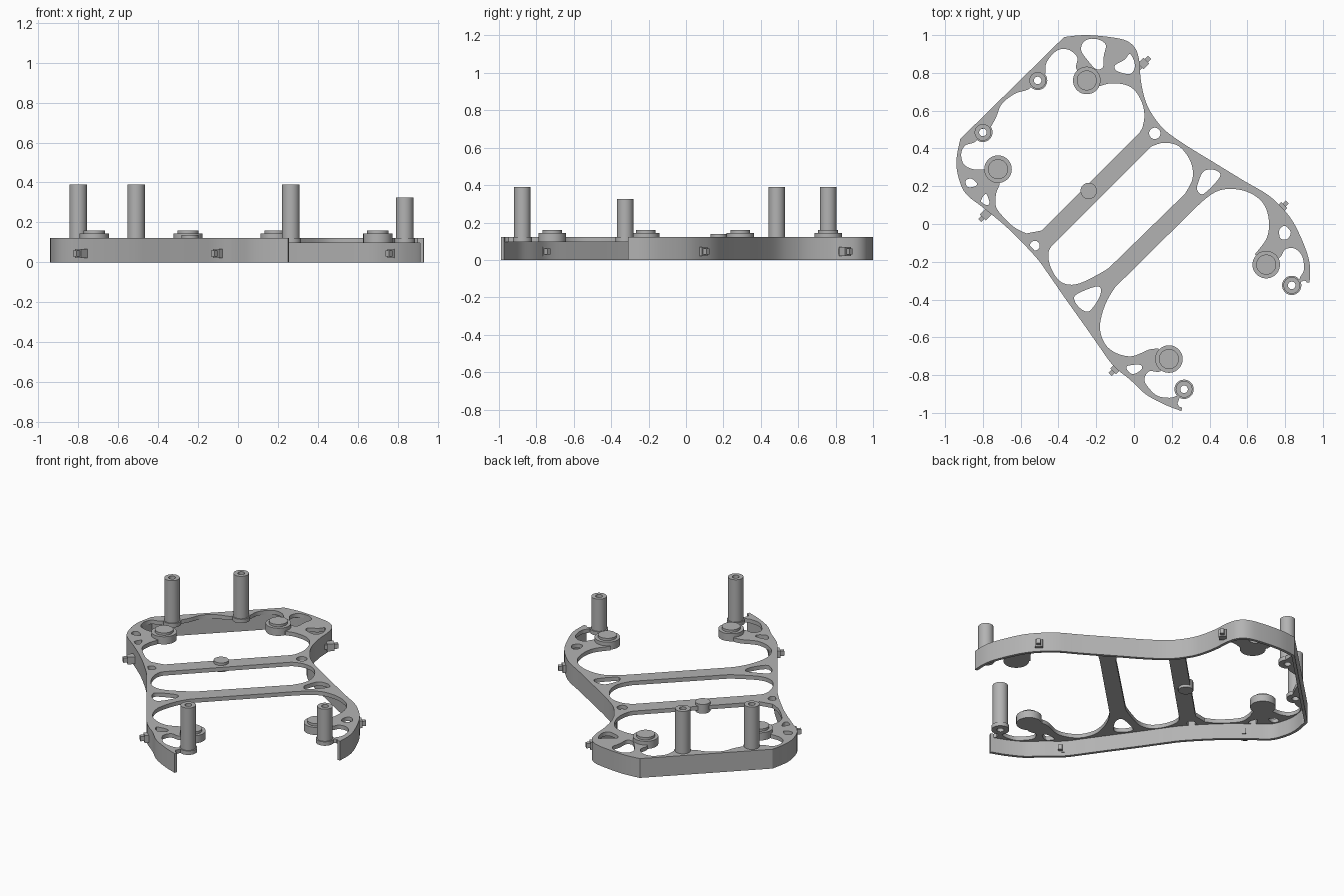
import bpy
import bmesh
import math
from mathutils import Vector

cube = bpy.data.objects.get("Cube")
if cube:
    bpy.data.objects.remove(cube, do_unlink=True)

# One plain grey for everything
grey = bpy.data.materials.new("plain grey")
grey.use_nodes = True
grey.diffuse_color = (0.45, 0.45, 0.45, 1)
grey.node_tree.nodes["Principled BSDF"].inputs["Base Color"].default_value = grey.diffuse_color

PLATE_BOTTOM, PLATE_TOP = 0.097, 0.122
parts = []


def smooth(points, closed=False, steps=5):
    """Smooth curve through plan points given in hundredths of a unit."""
    pts = [Vector(p) / 100 for p in points]
    n = len(pts)

    def at(i):
        return pts[i % n] if closed else pts[max(0, min(n - 1, i))]

    result = []
    for i in range(n if closed else n - 1):
        a, b, c, d = (at(i + k) for k in (-1, 0, 1, 2))
        for s in range(steps):
            t = s / steps
            result.append(b + (c - a) * t / 2
                          + (a - b * 2.5 + c * 2 - d / 2) * t * t
                          + ((b - c) * 3 + d - a) * t ** 3 / 2)
    if not closed:
        result.append(pts[-1])
    return result


def join_runs(*runs):
    """Smooth runs joined to each other by straight lines."""
    return [p for run in runs for p in smooth(run)]


def circle(centre, radius, sides=36):
    middle = Vector(centre) / 100
    return [middle + radius * Vector((math.cos(a), math.sin(a)))
            for a in (math.tau * i / sides for i in range(sides))]


def prism(name, loops, bottom, top):
    """Extrude an outline, with any further loops as holes."""
    curve = bpy.data.curves.new(name, "CURVE")
    curve.dimensions = "2D"
    curve.fill_mode = "BOTH"
    curve.extrude = (top - bottom) / 2
    for loop in loops:
        spline = curve.splines.new("POLY")
        spline.points.add(len(loop) - 1)
        for point, p in zip(spline.points, loop):
            point.co = (p.x, p.y, 0, 1)
        spline.use_cyclic_u = True
    helper = bpy.data.objects.new(name + " curve", curve)
    bpy.context.collection.objects.link(helper)
    graph = bpy.context.evaluated_depsgraph_get()
    mesh = bpy.data.meshes.new_from_object(helper.evaluated_get(graph))
    bpy.data.objects.remove(helper, do_unlink=True)
    bm = bmesh.new()
    bm.from_mesh(mesh)
    bmesh.ops.remove_doubles(bm, verts=bm.verts, dist=0.0001)
    bmesh.ops.recalc_face_normals(bm, faces=bm.faces)
    bmesh.ops.translate(bm, verts=bm.verts, vec=(0, 0, (top + bottom) / 2))
    bm.to_mesh(mesh)
    bm.free()
    mesh.materials.clear()
    mesh.materials.append(grey)
    obj = bpy.data.objects.new(name, mesh)
    bpy.context.collection.objects.link(obj)
    parts.append(obj)
    return obj


# Outer edge, from the right arm tip round the back to the left arm tip
right_edge = [(25, -99), (16, -95.5), (6, -90), (-2, -82.5), (-11, -75),
              (-19, -64), (-26, -54), (-36, -40), (-45, -27), (-52, -17.5),
              (-66, -3), (-79, 8), (-89, 16), (-93, 25), (-94, 34), (-92, 45)]
left_edge = [(-37, 99), (-26, 100), (-13, 99), (-4, 97), (1, 92.5), (3, 85),
             (3.5, 77), (5.5, 67), (9, 59), (16, 50), (27, 42), (40, 34),
             (58, 23), (70, 16), (77, 10), (84, 1.5), (90, -11), (93, -21),
             (93, -31)]
outer = join_runs(right_edge, left_edge)

# Front mouth between the two arms
mouth = join_runs(
    [(90, -30), (87, -31)],
    [(88, -28), (90, -24), (89, -17), (85, -13), (80, -13.5), (77, -18), (70, -22)],
    [(64, -16), (70, -8), (71.5, 0), (70, 8), (66, 13.5), (60, 17), (53, 18.5),
     (46, 18), (40, 15), (33.5, 9.5)],
    [(-10, -33.5), (-14, -40), (-17, -48), (-18, -56), (-15, -64), (-9, -68.5),
     (-1, -70), (8, -66.5), (13, -66)],
    [(18, -72), (14, -78), (8, -78), (5.5, -82.5), (8, -87), (12.5, -91),
     (19, -92), (22.5, -91)],
    [(24.5, -91), (23, -95)])

# Back opening with its scalloped notches
back_opening = join_runs(
    [(-49, -3.5), (3, 48.5)],
    [(4.5, 51), (5.5, 57), (4.5, 63.5), (1, 70), (-4, 73.5), (-12, 74.5), (-18, 73)],
    [(-25, 76), (-30.5, 82), (-30, 88), (-34, 92), (-39, 92.5), (-43, 90),
     (-46.5, 85), (-47, 79)],
    [(-53, 80), (-55, 72), (-63, 69), (-70, 63.5), (-73, 56.5), (-76, 51)],
    [(-83, 50), (-83, 45), (-85, 43), (-89.5, 41.5), (-91.5, 37), (-90, 31.5),
     (-85, 29), (-79, 29)],
    [(-72, 29), (-71, 22), (-73, 16), (-73, 9), (-68.5, 3), (-63, -2), (-57, -5)])

# Slot between the two cross bars
middle_opening = join_runs(
    [(-42, -10), (-45, -14), (-45, -20), (-42, -27), (-37, -31.5), (-29, -31.5),
     (-16, -25), (-12, -22)],
    [(27, 16), (31, 24), (30, 33), (24, 41), (16, 43), (9, 41)])

# Small lightening holes
small_holes = [
    [(-28, 92), (-26, 97), (-20, 98), (-15, 95), (-16, 89), (-16.5, 83), (-20, 82), (-24, 86)],
    [(-2, 90), (0.5, 84), (-2, 79.5), (-9, 81), (-10, 84), (-5, 87)],
    [(-19, -33), (-18, -38), (-23.5, -46), (-28, -45), (-31.5, -40.5), (-30, -37)],
    [(37, 28), (43, 28.5), (45.5, 25), (37, 16), (33.5, 18), (34, 22)],
    [(77, -3), (80, -1), (83, -4.5), (81, -8), (77.5, -7.5)],
    [(-4, -75.5), (3, -74.5), (4, -77), (-1, -79.5)],
    [(-89, 23), (-86, 24), (-83, 21), (-86, 19.5), (-88.5, 20)],
    [(-81, 12), (-78.5, 16), (-76.5, 11.5), (-78, 10)]]
holes = [smooth(h, closed=True) for h in small_holes]
holes += [circle((11, 48), 0.03), circle((-52.5, -11.5), 0.026)]

prism("top_plate", [outer + mouth, back_opening, middle_opening] + holes,
      PLATE_BOTTOM, PLATE_TOP)

# Thin skirt hanging from the outer edge
inner = []
for i, p in enumerate(outer):
    along = (outer[min(i + 1, len(outer) - 1)] - outer[max(i - 1, 0)]).normalized()
    inner.append(p + Vector((along.y, -along.x)) * 0.018)
prism("outer_skirt", [outer + inner[::-1]], 0, PLATE_TOP)

# Hollow posts standing on washers
posts = {"back_left": (-51, 76, 0.39), "back_right": (-80, 48.5, 0.39),
         "front_left": (83.5, -32.5, 0.325), "front_right": (26.5, -87.5, 0.39)}
for name, (x, y, top) in posts.items():
    bore = circle((x, y), 0.02)
    prism(name + "_post", [circle((x, y), 0.044), bore], PLATE_BOTTOM, top)
    prism(name + "_washer", [circle((x, y), 0.051), bore], PLATE_BOTTOM, PLATE_TOP)

# Stepped round pads
pads = {"back_left": (-25, 76), "back_right": (-72, 29),
        "front_left": (70, -21.5), "front_right": (18.5, -71.5)}
for name, spot in pads.items():
    prism(name + "_pad", [circle(spot, 0.073)], PLATE_BOTTOM, 0.145)
    prism(name + "_pad_step", [circle(spot, 0.053)], 0.14, 0.16)

# Knob on the rear cross bar
prism("bar_knob", [circle((-24, 17.5), 0.043)], 0.08, 0.138)

# Side clips, each with a pin running through the skirt
clips = {"back_left": (5, 85), "front_left": (78, 8.5),
         "back_right": (-78.5, 5), "front_right": (-9.5, -76.5)}
axis = Vector((1, 1)).normalized()
across = Vector((-axis.y, axis.x))
for name, spot in clips.items():
    middle = Vector(spot) / 100
    for part, length, width, low, high in (("clip", 0.022, 0.022, 0.022, 0.068),
                                           ("clip_pin", 0.045, 0.012, 0.03, 0.06)):
        corners = [middle + axis * length * a + across * width * b
                   for a, b in ((-1, -1), (1, -1), (1, 1), (-1, 1))]
        prism(name + "_" + part, [corners], low, high)

# Smooth round walls, keep hard edges
bpy.ops.object.select_all(action="DESELECT")
for obj in parts:
    obj.select_set(True)
bpy.context.view_layer.objects.active = parts[0]
bpy.ops.object.shade_smooth_by_angle(angle=math.radians(30))
